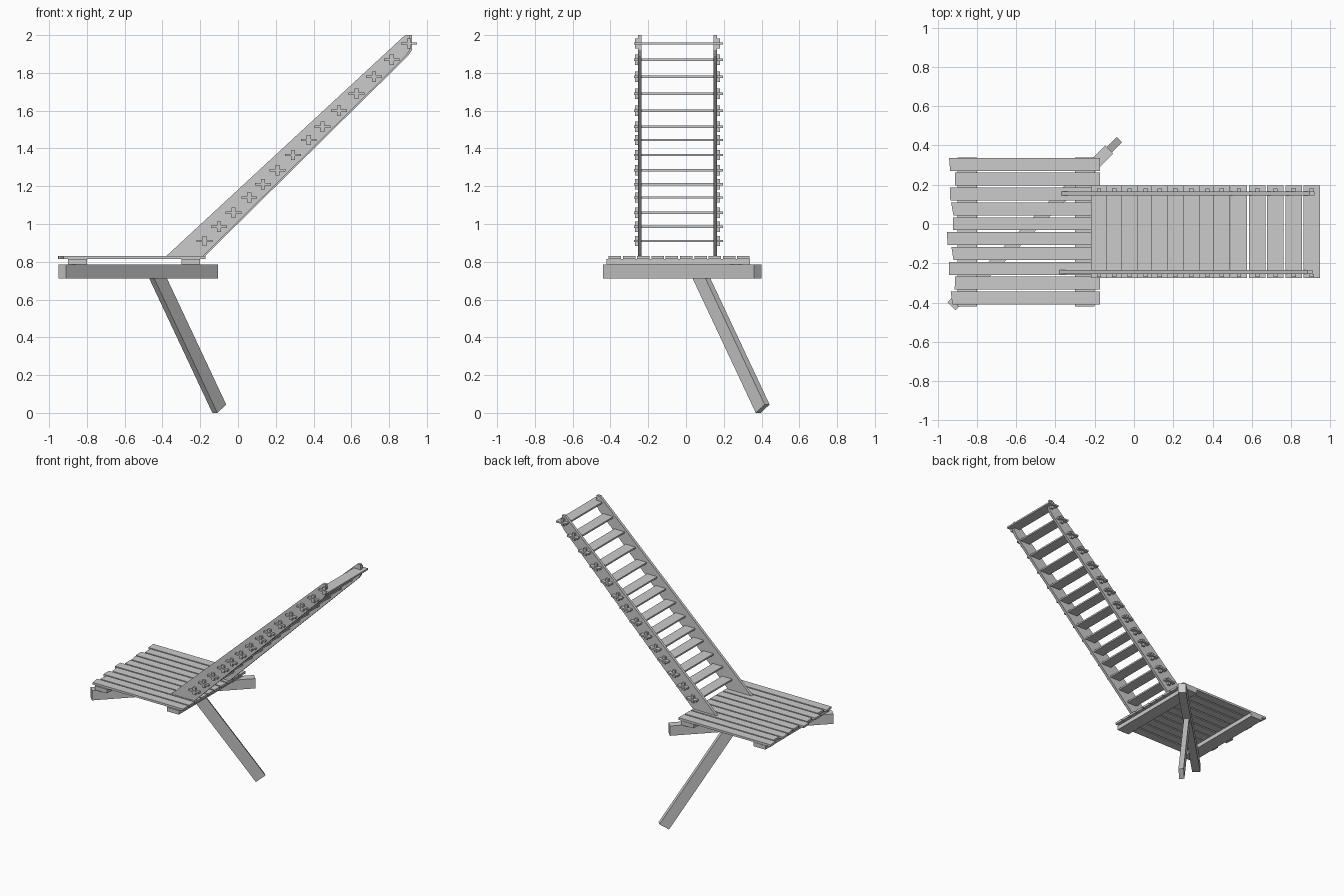
import bpy, bmesh
from mathutils import Vector, Matrix

cube = bpy.data.objects.get("Cube")
if cube:
    bpy.data.objects.remove(cube, do_unlink=True)

grey = bpy.data.materials.new("plain_grey")
grey.use_nodes = True
colour = (0.6, 0.6, 0.6, 1)
grey.diffuse_color = colour
grey.node_tree.nodes["Principled BSDF"].inputs["Base Color"].default_value = colour


def finish(name, bm):
    bmesh.ops.recalc_face_normals(bm, faces=bm.faces)
    mesh = bpy.data.meshes.new(name)
    bm.to_mesh(mesh)
    bm.free()
    mesh.materials.append(grey)
    obj = bpy.data.objects.new(name, mesh)
    bpy.context.scene.collection.objects.link(obj)
    return obj


def add_box(bm, low, high):
    low, high = Vector(low), Vector(high)
    size = Matrix.Diagonal((*(high - low), 1))
    bmesh.ops.create_cube(bm, size=1, matrix=Matrix.Translation((low + high) / 2) @ size)


def box(name, low, high):
    bm = bmesh.new()
    add_box(bm, low, high)
    return finish(name, bm)


def prism(name, outline, offset):
    """Extrude a closed outline of 3D points along an offset."""
    bm = bmesh.new()
    face = bm.faces.new([bm.verts.new(p) for p in outline])
    grown = bmesh.ops.extrude_face_region(bm, geom=[face], use_keep_orig=True)
    verts = [v for v in grown["geom"] if isinstance(v, bmesh.types.BMVert)]
    bmesh.ops.translate(bm, verts=verts, vec=offset)
    return finish(name, bm)


def timber(name, start, end, width, depth):
    """Square-cut beam between two points, its width staying level."""
    start, end = Vector(start), Vector(end)
    along = (end - start).normalized()
    side = along.cross(Vector((0, 0, 1))).normalized() * width / 2
    up = side.normalized().cross(along) * depth / 2
    corners = [start + side + up, start - side + up, start - side - up, start + side - up]
    return prism(name, corners, end - start)


# Deck planks with uneven, slightly skewed left ends
ends = [(-.942, -.937), (-.913, -.913), (-.938, -.936), (-.932, -.92), (-.922, -.922),
        (-.953, -.95), (-.93, -.92), (-.942, -.942), (-.911, -.914), (-.934, -.925)]
for i, (back, front) in enumerate(ends):
    y = 0.304 - i * 0.0757
    prism(f"deck_plank_{i + 1}",
          [(back, y + .033, .815), (-.173, y + .033, .815),
           (-.173, y - .033, .815), (front, y - .033, .815)], (0, 0, .016))

# Battens under the deck
for name, x in (("left_batten", -.9), ("right_batten", -.3)):
    box(name, (x, -.42, .785), (x + .1, .34, .815))

# Diagonal support beam and its leaning leg
timber("diagonal_beam", (-.93, -.42, .748), (-.126, .38, .748), .058, .074)
timber("leaning_leg", (-.099, .406, .022), (-.44, .065, .748), .037, .08)

# Stair rails
outline = [(-.38, .83), (.868, 1.985), (.885, 2), (.91, 2),
           (.91, 1.92), (.89, 1.89), (-.185, .83)]
for name, y, shift in (("front_rail", -.255, 0), ("back_rail", .145, .01)):
    prism(name, [(x + shift, y, z) for x, z in outline], (0, .02, 0))

# Treads pass through the rails and are locked by upright pegs
heights = [.91, .985, 1.06, 1.14, 1.21, 1.285, 1.365, 1.445, 1.515, 1.6, 1.69, 1.78, 1.87, 1.955]
pegs = bmesh.new()
for i, z in enumerate(heights):
    x = -.178 + (z - .91) * 1.033
    if i == len(heights) - 1:
        x = .906
    box(f"tread_{i + 1}", (x - .042, -.275, z - .006), (x + .042, .195, z + .006))
    for y in (-.27, .165):
        add_box(pegs, (x - .011, y, z - .027), (x + .011, y + .015, z + .027))
finish("tread_pegs", pegs)
